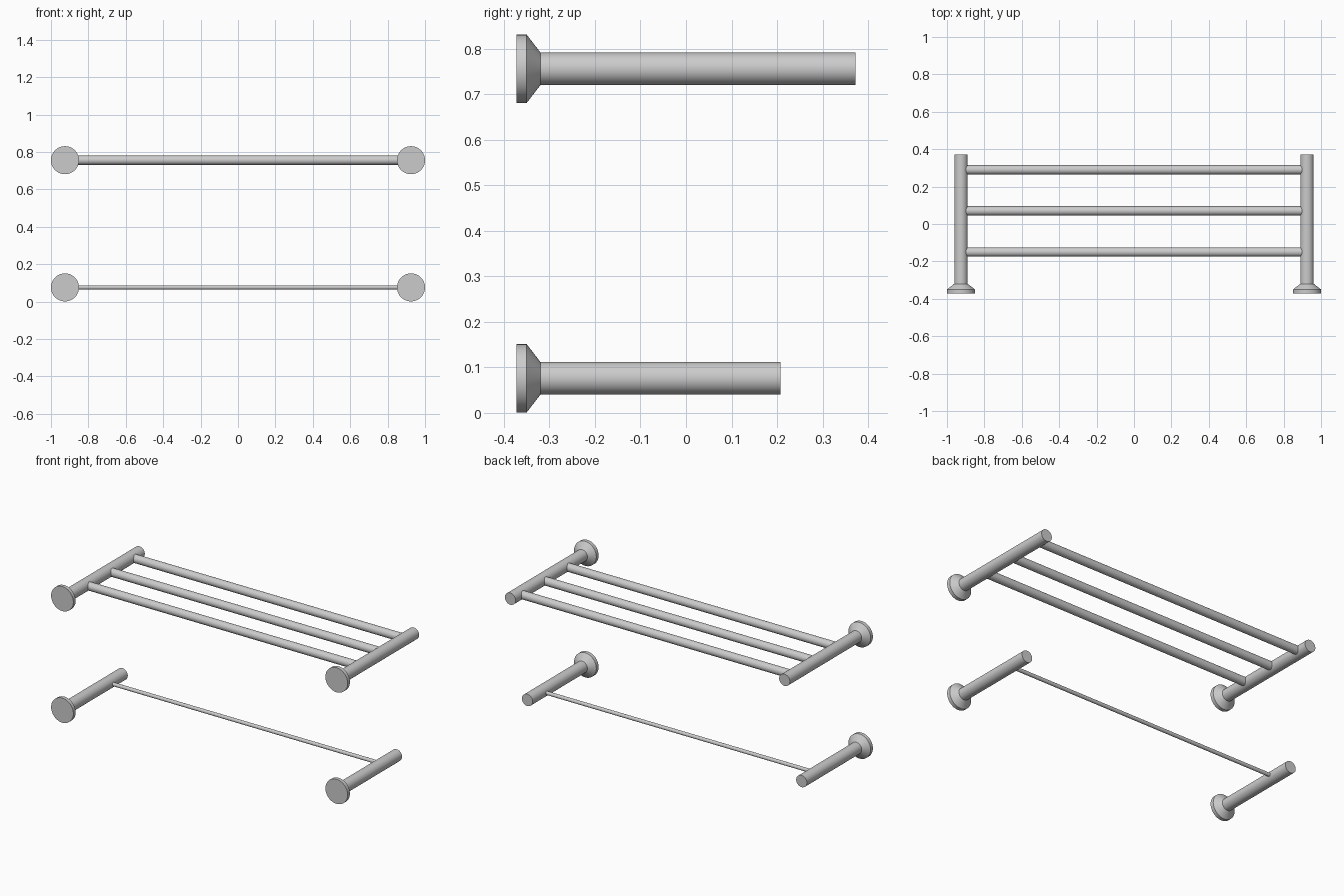
import bpy
import bmesh
import math
from mathutils import Matrix, Vector

cube = bpy.data.objects.get("Cube")
if cube:
    bpy.data.objects.remove(cube, do_unlink=True)

# Single brushed metal colour
metal = bpy.data.materials.new("brushed_grey")
metal.use_nodes = True
GREY = (0.6, 0.6, 0.6, 1)
metal.diffuse_color = GREY
metal.node_tree.nodes["Principled BSDF"].inputs["Base Color"].default_value = GREY


def lathe(name, profile, location, axis, segments=48):
    """Spin (radius, distance) points around the given axis; ends are closed."""
    bm = bmesh.new()
    verts = [bm.verts.new((r, 0, d)) for r, d in profile]
    edges = [bm.edges.new(pair) for pair in zip(verts, verts[1:])]
    bmesh.ops.spin(bm, geom=verts + edges, cent=(0, 0, 0), axis=(0, 0, 1),
                   angle=math.tau, steps=segments, use_duplicate=False)
    bmesh.ops.remove_doubles(bm, verts=bm.verts, dist=0.0001)
    bmesh.ops.recalc_face_normals(bm, faces=bm.faces)
    turn = Vector((0, 0, 1)).rotation_difference(Vector(axis)).to_matrix().to_4x4()
    bm.transform(Matrix.Translation(location) @ turn)
    mesh = bpy.data.meshes.new(name)
    bm.to_mesh(mesh)
    bm.free()
    mesh.materials.append(metal)
    obj = bpy.data.objects.new(name, mesh)
    bpy.context.collection.objects.link(obj)
    bpy.ops.object.select_all(action="DESELECT")
    obj.select_set(True)
    bpy.context.view_layer.objects.active = obj
    bpy.ops.object.shade_smooth_by_angle(angle=math.radians(30))
    return obj


ARM_X, ARM_R, FLANGE_R = 0.925, 0.036, 0.075
WALL_Y = -0.372
UPPER_Z, LOWER_Z = 0.756, 0.076


def bracket(name, x, z, length):
    # Wall disc, bevelled collar and round arm in one turned profile
    profile = [(0, 0), (FLANGE_R, 0), (FLANGE_R, 0.022), (ARM_R, 0.052),
               (ARM_R, length), (0, length)]
    lathe(name, profile, (x, WALL_Y, z), (0, 1, 0))


def rail(name, y, z, radius):
    # Crossbar running between the arm centrelines
    profile = [(0, 0), (radius, 0), (radius, 2 * ARM_X), (0, 2 * ARM_X)]
    lathe(name, profile, (-ARM_X, y, z), (1, 0, 0), 32)


# Brackets on both sides
for side, x in (("left", ARM_X), ("right", -ARM_X)):
    bracket(f"upper_{side}_bracket", x, UPPER_Z, 0.744)
    bracket(f"lower_{side}_bracket", x, LOWER_Z, 0.58)

# Shelf rails and the thin towel bar below
for label, y in (("front", -0.15), ("middle", 0.07), ("back", 0.29)):
    rail(f"{label}_shelf_rail", y, UPPER_Z, 0.025)
rail("towel_bar", 0.07, LOWER_Z, 0.011)
